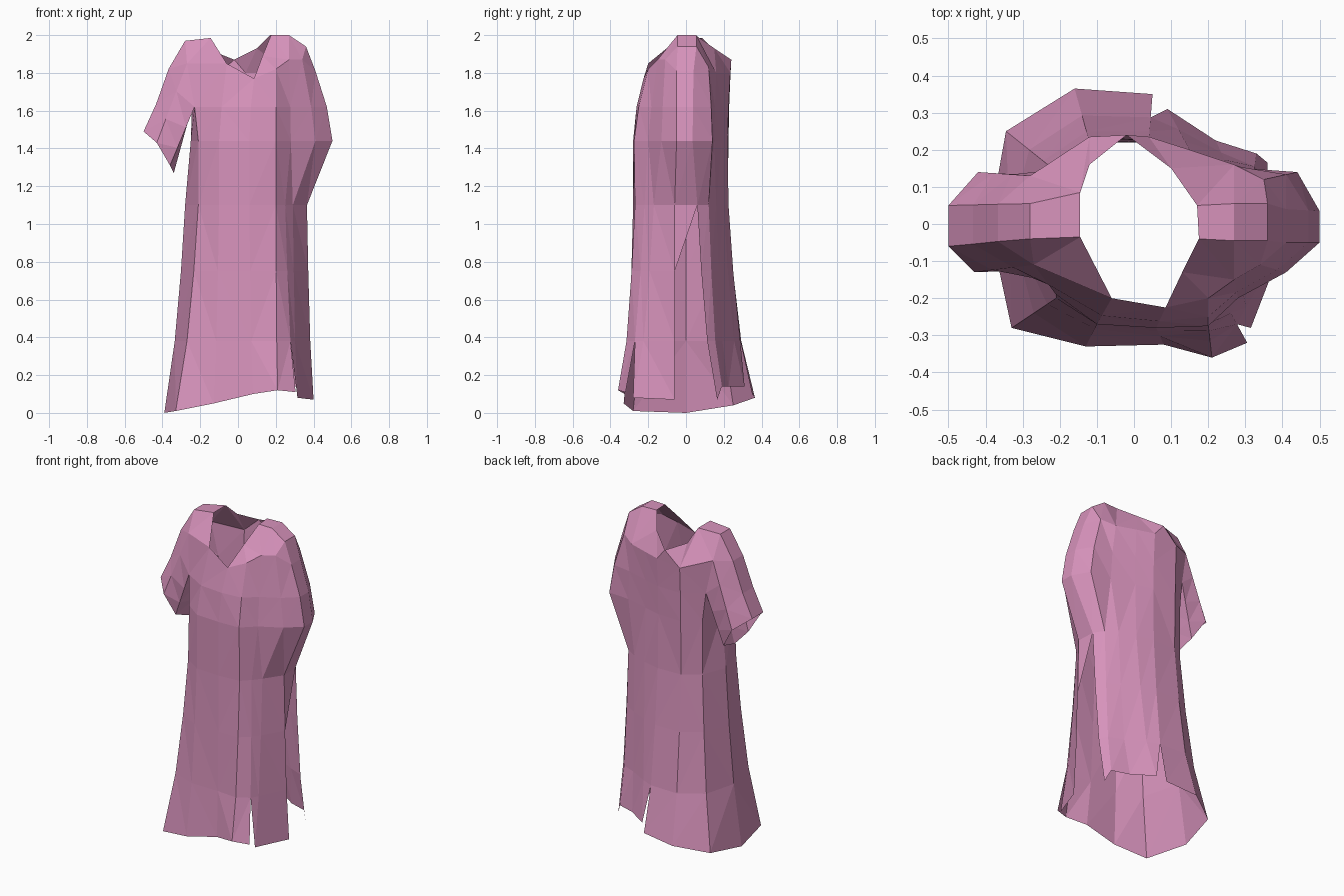
import bpy
import bmesh
from mathutils import Vector

default_cube = bpy.data.objects.get("Cube")
if default_cube:
    bpy.data.objects.remove(default_cube, do_unlink=True)

# One pink cloth colour
pink = bpy.data.materials.new("pink cloth")
pink.use_nodes = True
cloth_colour = (0.68, 0.29, 0.5, 1)
pink.diffuse_color = cloth_colour
pink.node_tree.nodes["Principled BSDF"].inputs["Base Color"].default_value = cloth_colour


def ring_at(height, outline):
    """Level ring of points from an outline of x, y pairs."""
    return [Vector((x, y, height)) for x, y in outline]


def blend_rings(lower, upper, amount, height=None):
    """Ring part of the way between two others, optionally level."""
    ring = [a.lerp(b, amount) for a, b in zip(lower, upper)]
    if height is not None:
        for point in ring:
            point.z = height
    return ring


def make_cloth(name, faces):
    """Single sheet of cloth from faces given as lists of points."""
    mesh = bpy.data.meshes.new(name)
    bm = bmesh.new()
    for corners in faces:
        bm.faces.new([bm.verts.new(point) for point in corners])
    bmesh.ops.remove_doubles(bm, verts=bm.verts, dist=0.001)
    bmesh.ops.dissolve_degenerate(bm, edges=bm.edges, dist=0.001)
    bmesh.ops.triangulate(bm, faces=bm.faces, quad_method='SHORT_EDGE')
    bm.to_mesh(mesh)
    bm.free()
    mesh.materials.append(pink)
    cloth = bpy.data.objects.new(name, mesh)
    bpy.context.collection.objects.link(cloth)
    return cloth


def bridge(lower, upper, column):
    """Quad between two rings, from one column to the next."""
    following = (column + 1) % len(lower)
    return [lower[column], lower[following], upper[following], upper[column]]


# Rings run from the right side, round the front, left side and back
hem = [Vector(p) for p in (
    (-.39, 0, 0), (-.33, -.28, .01), (-.13, -.33, .05), (.08, -.325, .1),
    (.21, -.36, .12), (.305, -.32, .11), (.315, -.28, .08), (.4, -.06, .07),
    (.36, .165, .07), (.33, .19, .14), (.22, .225, .14), (.09, .31, .14),
    (.05, .35, .1), (-.16, .365, .08), (-.345, .25, .04))]
waist = ring_at(1.1, (
    (-.28, 0), (-.21, -.2), (-.1, -.27), (.06, -.28), (.2, -.27),
    (.25, -.22), (.29, -.17), (.365, -.06), (.36, .06), (.32, .12),
    (.25, .16), (.15, .2), (.04, .225), (-.12, .22), (-.22, .15)))
elbow = ring_at(1.44, (
    (-.25, 0), (-.21, -.19), (-.1, -.27), (.06, -.28), (.2, -.275),
    (.28, -.2), (.41, -.13), (.5, -.05), (.5, .035), (.44, .14),
    (.3, .15), (.15, .19), (.04, .22), (-.12, .225), (-.22, .15)))
yoke = [Vector(p) for p in (
    (-.23, 0, 1.8), (-.27, -.11, 1.85), (-.06, -.2, 1.85), (.085, -.225, 1.77),
    (.2, -.2, 1.82), (.27, -.15, 1.87), (.34, -.11, 1.87), (.41, -.05, 1.81),
    (.41, .04, 1.81), (.35, .12, 1.83), (.27, .16, 1.8), (.15, .2, 1.8),
    (.04, .235, 1.8), (-.12, .235, 1.78), (-.28, .13, 1.83))]
collar = [Vector(p) for p in (
    (-.28, 0, 1.97), (-.28, -.04, 1.97), (-.145, -.035, 1.985), (.085, -.225, 1.77),
    (.13, -.13, 1.89), (.175, -.04, 2), (.27, -.045, 2), (.36, -.045, 1.94),
    (.36, .055, 1.94), (.27, .055, 2), (.17, .05, 2), (.1, .15, 1.93),
    (-.02, .24, 1.87), (-.145, .085, 1.985), (-.28, .055, 1.97))]
nape = Vector((-.12, .16, 1.91))

knee = blend_rings(hem, waist, 0.5, 0.38)
thigh = blend_rings(hem, waist, 0.8, 0.75)
chest = blend_rings(elbow, yoke, 0.33, 1.62)
columns = range(len(hem))
back_edge = len(hem) - 1

# Skirt and chest, with short hem slits and a tall slit up the left side
front_slit, side_slit, back_slit = 5, 7, 11
body_faces = []
rings = [hem, knee, thigh, waist, elbow, chest]
for lower, upper in zip(rings, rings[1:]):
    for column in columns:
        face = bridge(lower, upper, column)
        if column == side_slit:
            if lower is hem or lower is knee:
                continue
            if lower is thigh:
                face.pop(1)
        elif lower is hem and column == front_slit:
            face.pop(0)
        elif lower is hem and column == back_slit:
            face.pop(1)
        body_faces.append(face)

# Yoke, leaving the right armhole and the front of the neck open
neck_gap, nape_column = 2, 12
for column in columns[1:back_edge]:
    body_faces.append(bridge(chest, yoke, column))
    if column == neck_gap:
        continue
    face = bridge(yoke, collar, column)
    if column == neck_gap + 1:
        face.pop()
    elif column == nape_column:
        body_faces.append([face[1], face[2], nape])
        face[2] = nape
    body_faces.append(face)

# Strips over the tops of both shoulders
for front, back in ((1, 13), (5, 9), (6, 8)):
    body_faces.append([collar[front], collar[front + 1], collar[back], collar[back + 1]])
make_cloth("dress_body", body_faces)

# Right sleeve, flaring from the armhole to an open cuff
armhole = [chest[1], yoke[1], collar[1], collar[back_edge],
           yoke[back_edge], chest[back_edge], chest[0]]
cuff = [Vector(p) for p in (
    (-.36, -.11, 1.31), (-.43, -.13, 1.43), (-.5, -.06, 1.49), (-.5, .05, 1.49),
    (-.42, .14, 1.43), (-.34, .11, 1.3), (-.34, 0, 1.27))]
upper_arm = blend_rings(armhole, cuff, 0.35)
lower_arm = blend_rings(armhole, cuff, 0.7)
for point in upper_arm[2:4]:
    point.x -= 0.01
    point.z += 0.02
sleeve_rings = [armhole, upper_arm, lower_arm, cuff]
sleeve_faces = [bridge(inner, outer, column)
                for inner, outer in zip(sleeve_rings, sleeve_rings[1:])
                for column in range(len(cuff))]
make_cloth("right_sleeve", sleeve_faces)
